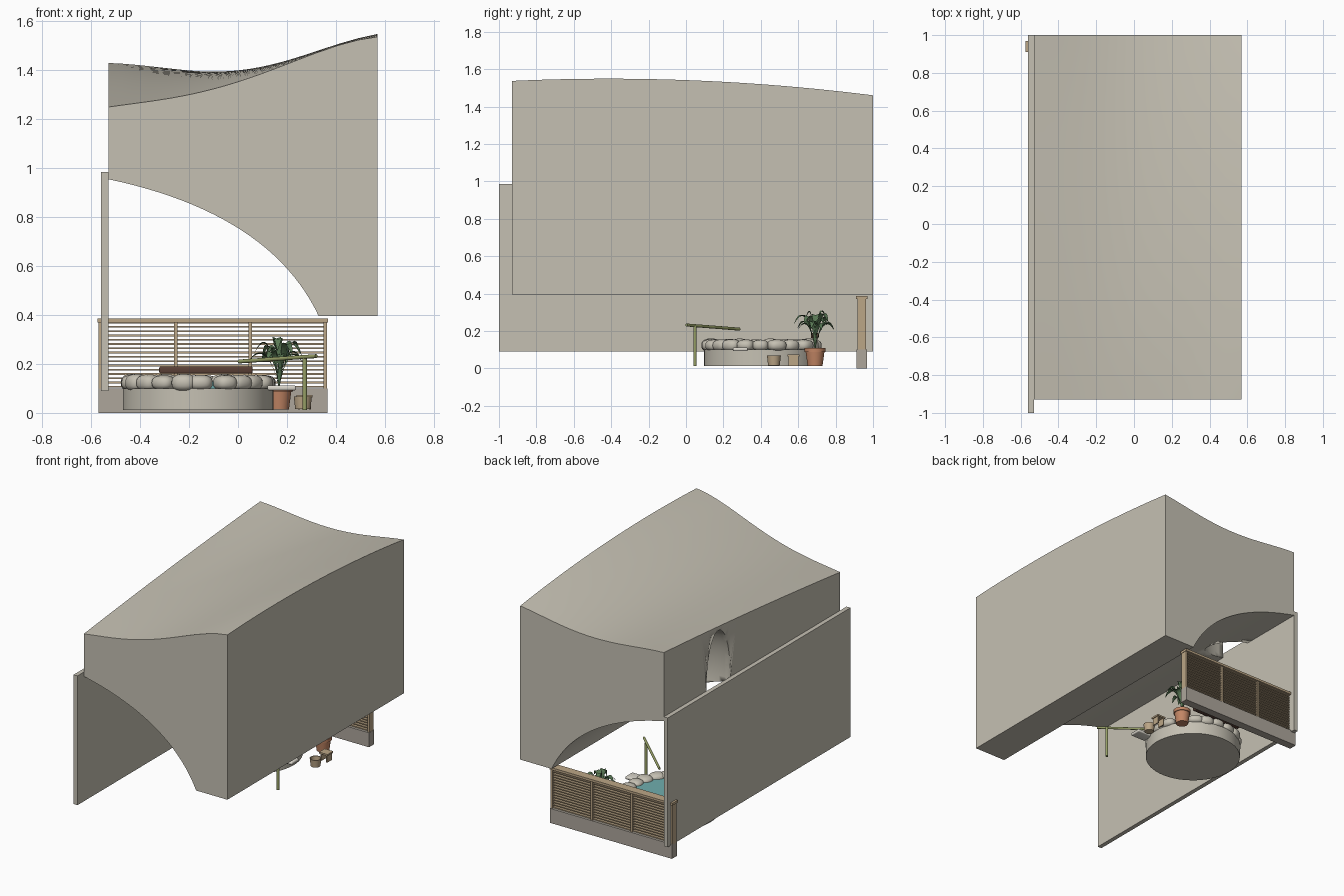
import bpy, bmesh, math, random
from mathutils import Vector, Matrix

if "Cube" in bpy.data.objects:
    bpy.data.objects.remove(bpy.data.objects["Cube"])

random.seed(4)


def material(name, r, g, b):
    m = bpy.data.materials.new(name)
    m.diffuse_color = (r, g, b, 1)
    m.use_nodes = True
    m.node_tree.nodes["Principled BSDF"].inputs["Base Color"].default_value = m.diffuse_color
    return m


STONE = material("warm_stone", .56, .53, .45)
BASE = material("base_stone", .42, .38, .33)
WOOD = material("light_wood", .50, .38, .24)
DARK = material("dark_wood", .10, .05, .035)
BAMBOO = material("bamboo", .30, .34, .13)
CLAY = material("clay", .55, .24, .13)
LEAF = material("leaf", .10, .19, .09)
WATER = material("water", .16, .42, .42)
PALE = material("pale_stone", .70, .67, .60)


def finish(bm, name, mat, angle=None):
    bmesh.ops.recalc_face_normals(bm, faces=bm.faces[:])
    me = bpy.data.meshes.new(name)
    bm.to_mesh(me)
    bm.free()
    ob = bpy.data.objects.new(name, me)
    bpy.context.collection.objects.link(ob)
    me.materials.append(mat)
    if angle:
        bpy.ops.object.select_all(action='DESELECT')
        ob.select_set(True)
        bpy.context.view_layer.objects.active = ob
        bpy.ops.object.shade_smooth_by_angle(angle=math.radians(angle))
    return ob


def add_box(bm, x0, x1, y0, y1, z0, z1):
    m = Matrix.Translation(((x0 + x1) / 2, (y0 + y1) / 2, (z0 + z1) / 2))
    bmesh.ops.create_cube(bm, size=1, matrix=m @ Matrix.Diagonal((x1 - x0, y1 - y0, z1 - z0, 1)))


def boxes(name, mat, *dims, bevel=0):
    bm = bmesh.new()
    for d in dims:
        add_box(bm, *d)
    if bevel:
        bmesh.ops.bevel(bm, geom=bm.edges[:], offset=bevel, segments=3, affect='EDGES', profile=.5)
    return finish(bm, name, mat, 35 if bevel else None)


def lathe(name, mat, cx, cy, profile, n=48):
    bm = bmesh.new()
    vs = [bm.verts.new((cx + r, cy, z)) for r, z in profile]
    es = [bm.edges.new(p) for p in zip(vs, vs[1:])]
    bmesh.ops.spin(bm, geom=vs + es, cent=(cx, cy, 0), axis=(0, 0, 1), angle=math.tau, steps=n)
    bmesh.ops.remove_doubles(bm, verts=bm.verts[:], dist=1e-5)
    return finish(bm, name, mat, 35)


def rod(name, mat, a, b, r):
    a, b = Vector(a), Vector(b)
    bm = bmesh.new()
    m = Matrix.Translation((a + b) / 2) @ (b - a).to_track_quat('Z', 'Y').to_matrix().to_4x4()
    bmesh.ops.create_cone(bm, cap_ends=True, segments=16, radius1=r, radius2=r, depth=(b - a).length, matrix=m)
    return finish(bm, name, mat, 35)


def lagrange(values, t):
    n = len(values) - 1
    total = 0
    for i, v in enumerate(values):
        for j in range(n + 1):
            if j != i:
                v *= (t * n - j) / (i - j)
        total += v
    return total


# Roof mass: wavy top over an arched vault
ROWS = [(1.25, 1.29, 1.36, 1.462, 1.537), (1.35, 1.37, 1.40, 1.465, 1.54), (1.43, 1.405, 1.39, 1.415, 1.46)]


def roof_z(x, y):
    u, v = (x + .53) / 1.1, (y + .93) / 1.93
    return lagrange([lagrange(r, u) for r in ROWS], v)


profile = []
for i in range(25):
    t = i / 24
    a, b, c = (1 - t) ** 2, 2 * t * (1 - t), t * t
    profile.append((-.53 * a + .133 * b + .33 * c, .955 * a + .815 * b + .395 * c))
profile += [(.41, .395), (.49, .395), (.57, .395)]
ys = [-.93 + 1.93 * j / 24 for j in range(25)]
bm = bmesh.new()
top = [[bm.verts.new((x, y, roof_z(x, y))) for y in ys] for x, z in profile]
bot = [[bm.verts.new((x, y, z)) for y in ys] for x, z in profile]
for i in range(len(profile) - 1):
    for g in (top, bot):
        for j in range(24):
            bm.faces.new((g[i][j], g[i + 1][j], g[i + 1][j + 1], g[i][j + 1]))
    for j in (0, 24):
        bm.faces.new((top[i][j], top[i + 1][j], bot[i + 1][j], bot[i][j]))
for i in (0, -1):
    for j in range(24):
        bm.faces.new((top[i][j], top[i][j + 1], bot[i][j + 1], bot[i][j]))
roof = finish(bm, "roof_mass", STONE, 30)

# Arched light niche cut in the left side
bm = bmesh.new()
bmesh.ops.create_uvsphere(bm, u_segments=40, v_segments=24, radius=1,
                          matrix=Matrix.Translation((-.531, .403, 1.02)) @ Matrix.Diagonal((.26, .128, .335, 1)))
cutter = finish(bm, "niche_cutter", STONE, 60)
cutter.hide_render = True
mod = roof.modifiers.new("niche", 'BOOLEAN')
mod.operation, mod.object, mod.solver = 'DIFFERENCE', cutter, 'EXACT'
bpy.context.view_layer.objects.active = roof
bpy.ops.object.modifier_apply(modifier=mod.name)
bpy.data.objects.remove(cutter)

# Left wall and fence
boxes("side_wall", STONE, (-.56, -.53, -1, 1, .09, .985))
boxes("fence_base", BASE, (-.57, .365, .912, .968, 0, .1))
boxes("fence_posts", WOOD, *[(x - .007, x + .007, .918, .962, .095, .375) for x in (-.563, -.255, .05, .357)])
boxes("fence_rail", WOOD, (-.575, .367, .91, .97, .37, .386))
boxes("fence_slats", WOOD, *[(-.56, .355, .925, .955, .103 + k * .0175, .110 + k * .0175) for k in range(16)])

# Round bath
CX, CY = -.163, .405
lathe("bath_drum", STONE, CX, CY, [(0, .012), (.308, .012), (.308, .1), (0, .1)], 64)
lathe("bath_water", WATER, CX, CY, [(0, .1), (.255, .1), (.255, .128), (0, .128)], 48)
N = 21
for k in range(N):
    a = math.tau * (k + random.uniform(-.15, .15)) / N
    r = .272 + random.uniform(-.006, .006)
    size = (random.uniform(.043, .052), random.uniform(.042, .054), random.uniform(.030, .037))
    m = Matrix.Translation((CX + r * math.cos(a), CY + r * math.sin(a), .123)) @ Matrix.Rotation(a, 4, 'Z')
    bm = bmesh.new()
    bmesh.ops.create_icosphere(bm, subdivisions=3, radius=1)
    for v in bm.verts:
        # squared-off pebble shape
        v.co = Vector([math.copysign(abs(c) ** .8, c) * s for c, s in zip(v.co, size)])
    bm.transform(m)
    finish(bm, f"rim_stone_{k + 1}", STONE, 60)
boxes("headrest", DARK, (-.322, .06, .668, .71, .16, .19), bevel=.008)
boxes("spout_slab", PALE, (.12, .237, .25, .33, .092, .112), bevel=.007)

# Bamboo spout
rod("bamboo_post", BAMBOO, (.273, .048, .012), (.273, .048, .228), .009)
rod("bamboo_pipe", BAMBOO, (.32, .003, .232), (.004, .285, .21), .008)

# Bucket and stool
lathe("bucket", WOOD, .265, .47, [(0, .015), (.031, .015), (.037, .068), (.032, .068), (.028, .025), (0, .025)], 24)
boxes("stool", WOOD, (.24, .305, .544, .606, .063, .074),
      (.246, .254, .549, .601, .014, .064), (.291, .299, .549, .601, .014, .064))

# Potted plant
PX, PY = .168, .69
lathe("pot", CLAY, PX, PY, [(0, .014), (.04, .014), (.05, .088), (.056, .088), (.057, .11),
                            (.049, .11), (.047, .096), (0, .096)], 32)
bm = bmesh.new()
for k in range(18):
    a = k * 2.4
    reach = random.uniform(.085, .128) if k % 3 else random.uniform(.05, .075)
    height = random.uniform(.14, .195) + (.015 if k % 3 == 0 else 0)
    out, side = Vector((math.cos(a), math.sin(a), 0)), Vector((-math.sin(a), math.cos(a), 0))
    prev = None
    for i in range(11):
        t = i / 10
        p = Vector((PX, PY, .095)) + out * reach * t ** 1.3 + Vector((0, 0, height * math.sin(2.25 * t)))
        w = .003 + .015 * max(0, math.sin(math.pi * max(0, (t - .3) / .7))) if i < 10 else .001
        row = [bm.verts.new(p + side * s * w + Vector((0, 0, abs(s) * w * .35))) for s in (-1, 0, 1)]
        if prev:
            for s in (0, 1):
                bm.faces.new((prev[s], prev[s + 1], row[s + 1], row[s]))
        prev = row
finish(bm, "plant_leaves", LEAF, 50)
